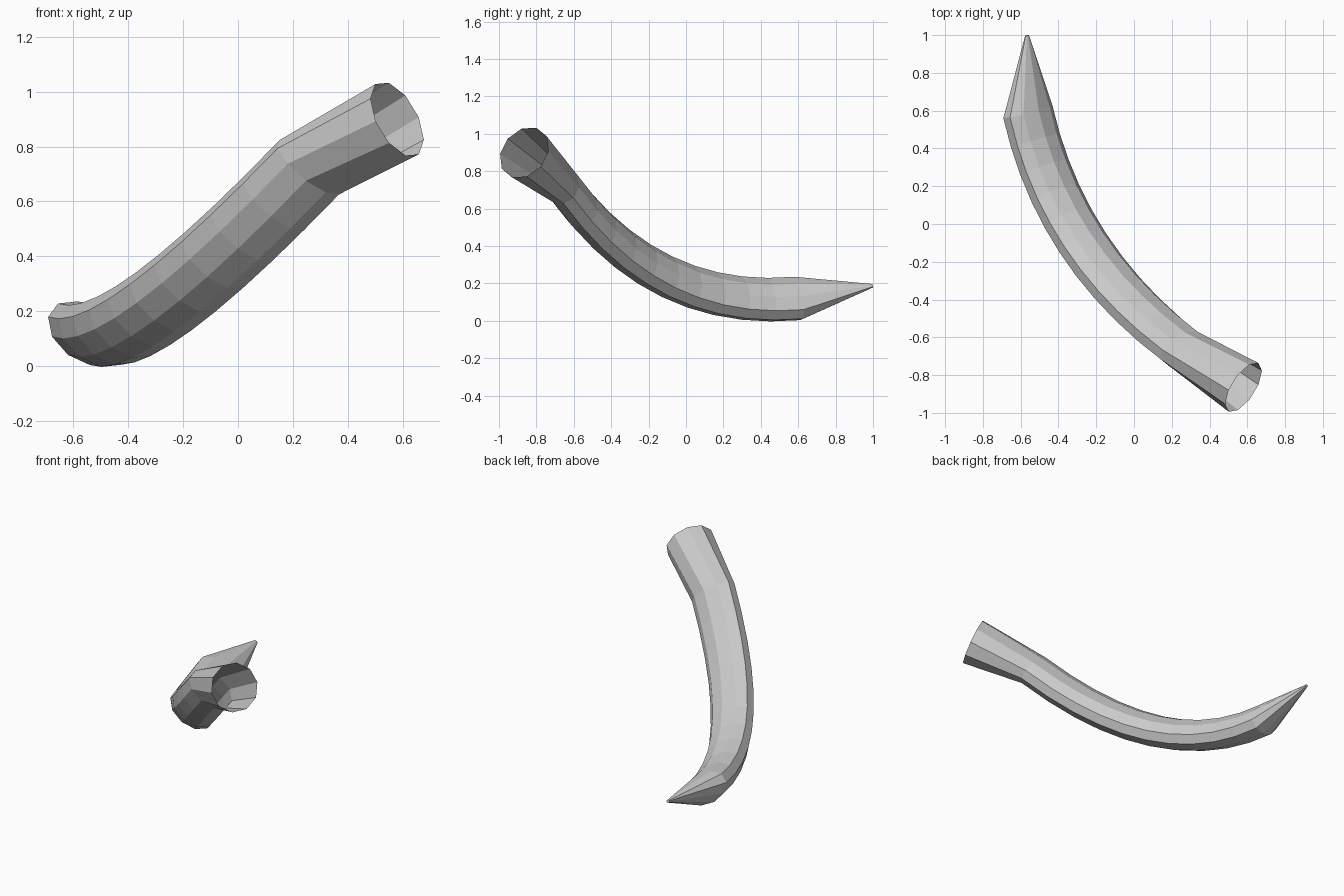
import bpy, bmesh, math
from mathutils import Vector

if "Cube" in bpy.data.objects:
    bpy.data.objects.remove(bpy.data.objects["Cube"])

SIDES, STEPS = 10, 10
WIDE, THIN, MOUTH = 0.151, 0.098, 0.151

# Gently curved centre line of the body
p0 = Vector((-0.562, 0.595, 0.12))
p1 = Vector((-0.39, -0.17, 0.05))
p2 = Vector((0.26, -0.66, 0.725))
tip = Vector((-0.566, 0.998, 0.188))
mouth = Vector((0.58, -0.865, 0.90))
bend_normal = (p1 - p0).cross(p2 - p1).normalized()

bm = bmesh.new()


def ring(centre, tangent, wide, thin):
    t = tangent.normalized()
    w = (bend_normal - t * bend_normal.dot(t)).normalized()
    u = w.cross(t)
    angles = [2 * math.pi * (i + 0.5) / SIDES for i in range(SIDES)]
    return [bm.verts.new(centre + w * wide * math.cos(a) + u * thin * math.sin(a))
            for a in angles]


# Sections: small tip, oval body, round open mouth
rings = [ring(tip, p0 - tip, 0.012, 0.008)]
for i in range(STEPS + 1):
    t = i / STEPS
    centre = p0 * (1 - t) ** 2 + p1 * 2 * t * (1 - t) + p2 * t * t
    rings.append(ring(centre, (p1 - p0) * (1 - t) + (p2 - p1) * t, WIDE, THIN))
rings.append(ring(mouth, mouth - p2, MOUTH, MOUTH))

# Skin between sections, closed at the tip only
for a, b in zip(rings, rings[1:]):
    for i in range(SIDES):
        j = (i + 1) % SIDES
        bm.faces.new((a[i], a[j], b[j], b[i]))
bm.faces.new(rings[0])
bmesh.ops.recalc_face_normals(bm, faces=bm.faces)

mesh = bpy.data.meshes.new("curved_horn")
bm.to_mesh(mesh)
bm.free()
bpy.context.collection.objects.link(bpy.data.objects.new("curved_horn", mesh))
